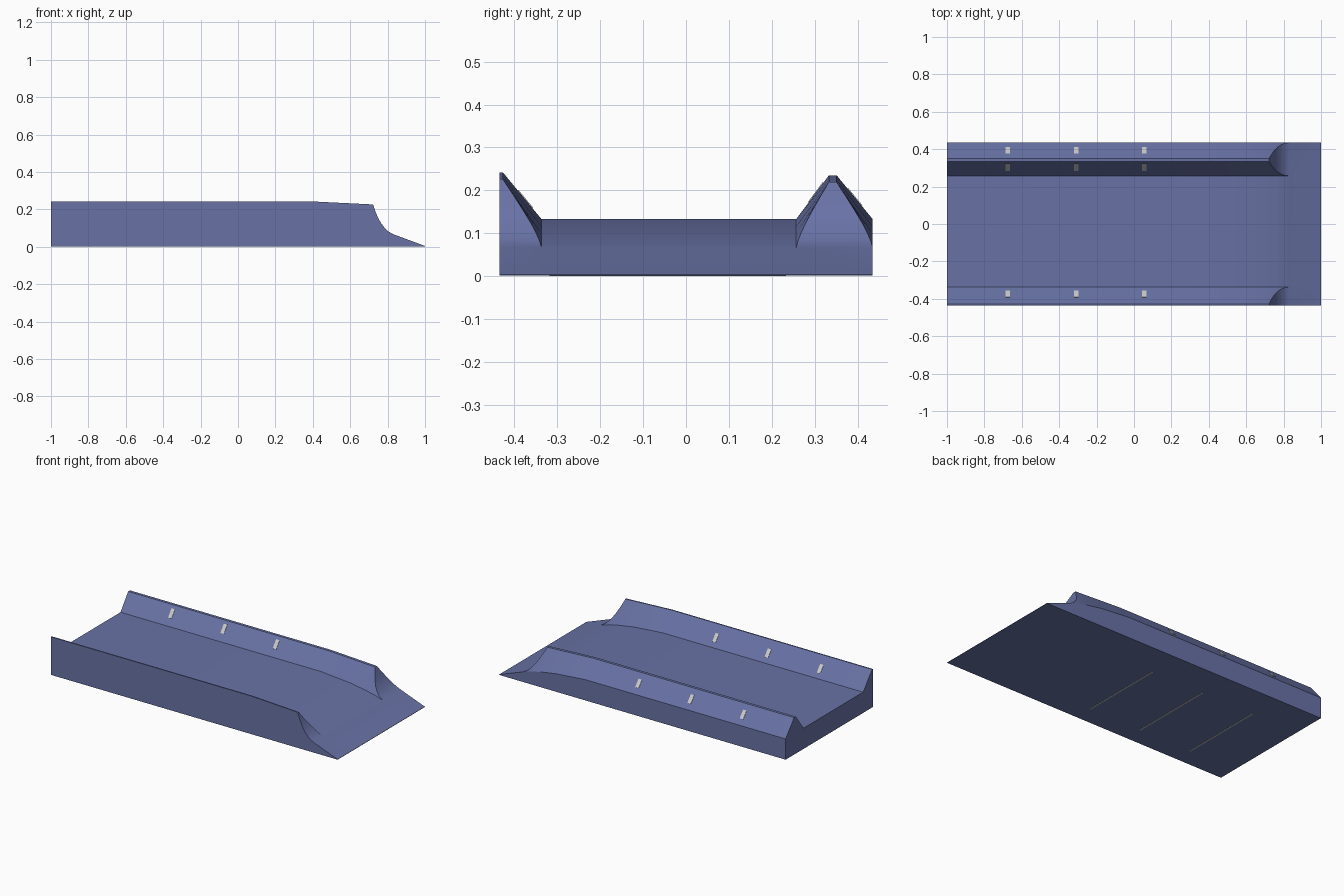
import bpy, bmesh
from mathutils import Vector

if "Cube" in bpy.data.objects:
    bpy.data.objects.remove(bpy.data.objects["Cube"])

BASE = 0.002           # underside of the slab, straps sit just below it
W = 0.435              # half width


def lerp_curve(pts, x):
    for (x0, z0), (x1, z1) in zip(pts, pts[1:]):
        if x <= x1:
            return z0 + (z1 - z0) * (x - x0) / (x1 - x0)
    return pts[-1][1]


# Long profiles: lane floor, ridge top, and the curved nose that cuts the ridges
FLOOR = [(-1, .133), (.4, .133), (.6, .116), (.7, .1), (.77, .085), (.83, .067), (1, .004)]
RIDGE = [(-1, .242), (.4, .242), (.722, .226), (1, .211)]
NOSE = [(-1, 1), (.7219, 1), (.722, .226), (.735, .187), (.75, .153), (.765, .126),
        (.785, .1), (.805, .081), (.83, .067), (1, .004)]


def section(x):
    f, r, n = (lerp_curve(c, x) for c in (FLOOR, RIDGE, NOSE))
    top = max(min(r, n), f)

    def cut(y_floor, y_top, drop=0):
        t = min(1, (top - f) / (r - drop - f))
        return y_floor + (y_top - y_floor) * t
    top_b = max(min(r - .007, n), f)   # back ridge is slightly lower
    pts = [(-W, BASE), (-W, top), (cut(-.337, -.427), top), (-.337, f), (.257, f),
           (cut(.257, .333, .007), top_b), (cut(W, .351, .007), top_b), (W, f), (W, BASE)]
    return [Vector((x, y, z)) for y, z in pts]


def finish(name, bm, mat=None):
    bmesh.ops.remove_doubles(bm, verts=bm.verts, dist=1e-5)
    bmesh.ops.recalc_face_normals(bm, faces=bm.faces)
    me = bpy.data.meshes.new(name)
    bm.to_mesh(me)
    bm.free()
    ob = bpy.data.objects.new(name, me)
    bpy.context.collection.objects.link(ob)
    if mat:
        me.materials.append(mat)
    return ob


# Barrier slab: lofted cross-sections
stations = [-1, .4, .6, .7, .722, .735, .75, .765, .77, .785, .805, .83, 1]
bm = bmesh.new()
rings = [[bm.verts.new(p) for p in section(x)] for x in stations]
for a, b in zip(rings, rings[1:]):
    for i in range(len(a)):
        j = (i + 1) % len(a)
        bm.faces.new((a[i], a[j], b[j], b[i]))
bm.faces.new(rings[0])
bm.faces.new(rings[-1])
blue = bpy.data.materials.new("slab_blue")
blue.diffuse_color = (.14, .17, .38, 1)
blue.use_nodes = True
blue.node_tree.nodes["Principled BSDF"].inputs["Base Color"].default_value = blue.diffuse_color
slab = finish("ramp_slab", bm, blue)
bpy.context.view_layer.objects.active = slab
slab.select_set(True)
bpy.ops.object.shade_smooth_by_angle(angle=.5)


def band(name, x, path, half_w, thick):
    """Flat metal band following a path in the y-z plane."""
    bm = bmesh.new()
    for p, q in zip(path, path[1:]):
        p, q = Vector((x, *p)), Vector((x, *q))
        d = (q - p).normalized()
        n = Vector((0, -d.z, d.y)) * thick
        s = Vector((half_w, 0, 0))
        v = [bm.verts.new(e + a * s + b * n) for e in (p, q)
             for a, b in ((-1, 0), (1, 0), (1, 1), (-1, 1))]
        for i in range(4):
            j = (i + 1) % 4
            bm.faces.new((v[i], v[j], v[j + 4], v[i + 4]))
        bm.faces.new(v[:4])
        bm.faces.new(v[4:])
    return finish(name, bm)


# Metal slots on the three slopes, and the strap under the slab
SLOPES = [(-.375, -.427, .242, -.337), (.303, .333, .235, .257), (.393, .351, .235, .435)]
for k, x in enumerate((-.675, -.31, .055)):
    for m, (y, yt, zt, yf) in enumerate(SLOPES):
        slope = (.133 - zt) / (yf - yt)
        lo, hi = y - .017, y + .017
        path = [(v, zt + slope * (v - yt)) for v in (lo, hi)]
        band(f"slot_plate_{k}_{m}", x, path, .012, .002)
    band(f"bottom_strap_{k}", x, [(-.318, 0), (.233, 0)], .004, .004)
